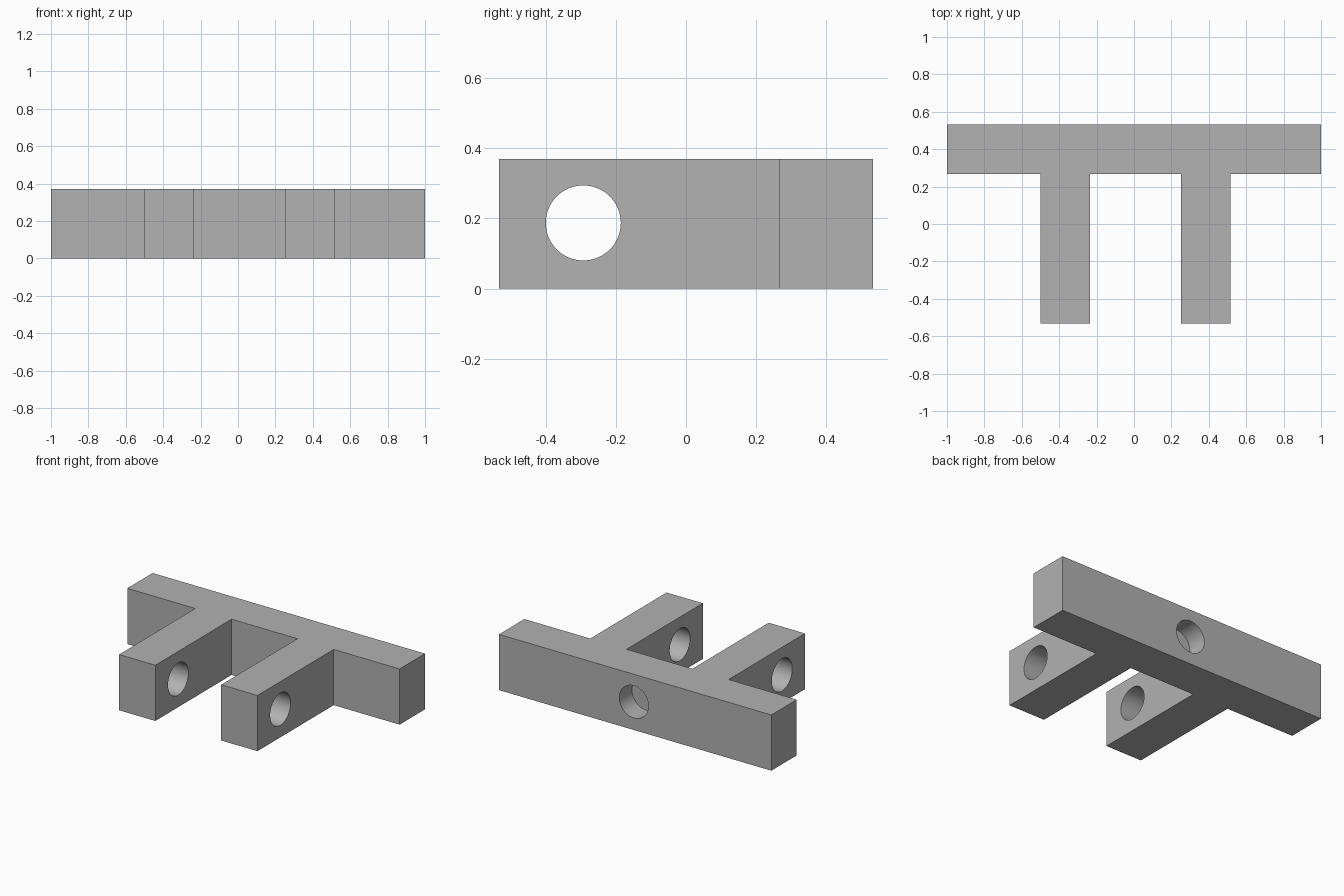
import bpy, bmesh, math
from mathutils import Vector

cube = bpy.data.objects.get("Cube")
if cube:
    bpy.data.objects.remove(cube, do_unlink=True)

HEIGHT = 0.37
BAR_BACK, BAR_FRONT, LEG_FRONT = 0.533, 0.267, -0.533
LEG_X = (-0.367, 0.383)      # centres of the two legs
LEG_HALF = 0.133
HOLE_R = 0.107
HOLE_Z = 0.187
POCKET_DEPTH = 0.133

grey = bpy.data.materials.new("plain grey")
grey.use_nodes = True
colour = (0.445, 0.445, 0.445, 1)
grey.diffuse_color = colour
grey.node_tree.nodes["Principled BSDF"].inputs["Base Color"].default_value = colour

# Bracket outline: long bar with two legs pointing forward
outline = [(1, BAR_BACK), (-1, BAR_BACK), (-1, BAR_FRONT)]
for x in LEG_X:
    a, b = x - LEG_HALF, x + LEG_HALF
    outline += [(a, BAR_FRONT), (a, LEG_FRONT), (b, LEG_FRONT), (b, BAR_FRONT)]
outline.append((1, BAR_FRONT))

bm = bmesh.new()
base = bm.faces.new([bm.verts.new((x, y, 0)) for x, y in outline])
top = bmesh.ops.extrude_face_region(bm, geom=[base])["geom"]
bmesh.ops.translate(bm, vec=(0, 0, HEIGHT),
                    verts=[v for v in top if isinstance(v, bmesh.types.BMVert)])
bmesh.ops.recalc_face_normals(bm, faces=bm.faces)
mesh = bpy.data.meshes.new("bracket")
bm.to_mesh(mesh)
bm.free()
mesh.materials.append(grey)
bracket = bpy.data.objects.new("bracket", mesh)
bpy.context.collection.objects.link(bracket)


def drill(name, centre, axis, length):
    """Cut a round hole through the bracket along the given axis."""
    rotation = Vector((0, 0, 1)).rotation_difference(Vector(axis)).to_euler()
    bpy.ops.mesh.primitive_cylinder_add(vertices=64, radius=HOLE_R, depth=length,
                                        location=centre, rotation=rotation)
    cutter = bpy.context.object
    cutter.name = name
    cutter.hide_render = True
    cutter.data.materials.append(grey)
    cut = bracket.modifiers.new(name, "BOOLEAN")
    cut.operation = "DIFFERENCE"
    cut.solver = "EXACT"
    cut.object = cutter
    bpy.context.view_layer.objects.active = bracket
    bpy.ops.object.modifier_apply(modifier=cut.name)
    bpy.data.objects.remove(cutter, do_unlink=True)


# Cross holes near the leg tips, and a blind pocket in the back of the bar
for x in LEG_X:
    drill("leg_hole", (x, -0.293, HOLE_Z), (1, 0, 0), 0.4)
drill("back_pocket", (0.01, BAR_BACK, HOLE_Z), (0, 1, 0), 2 * POCKET_DEPTH)

# Round hole walls, crisp edges
bpy.ops.object.select_all(action="DESELECT")
bracket.select_set(True)
bpy.context.view_layer.objects.active = bracket
bpy.ops.object.shade_smooth_by_angle(angle=math.radians(30))
